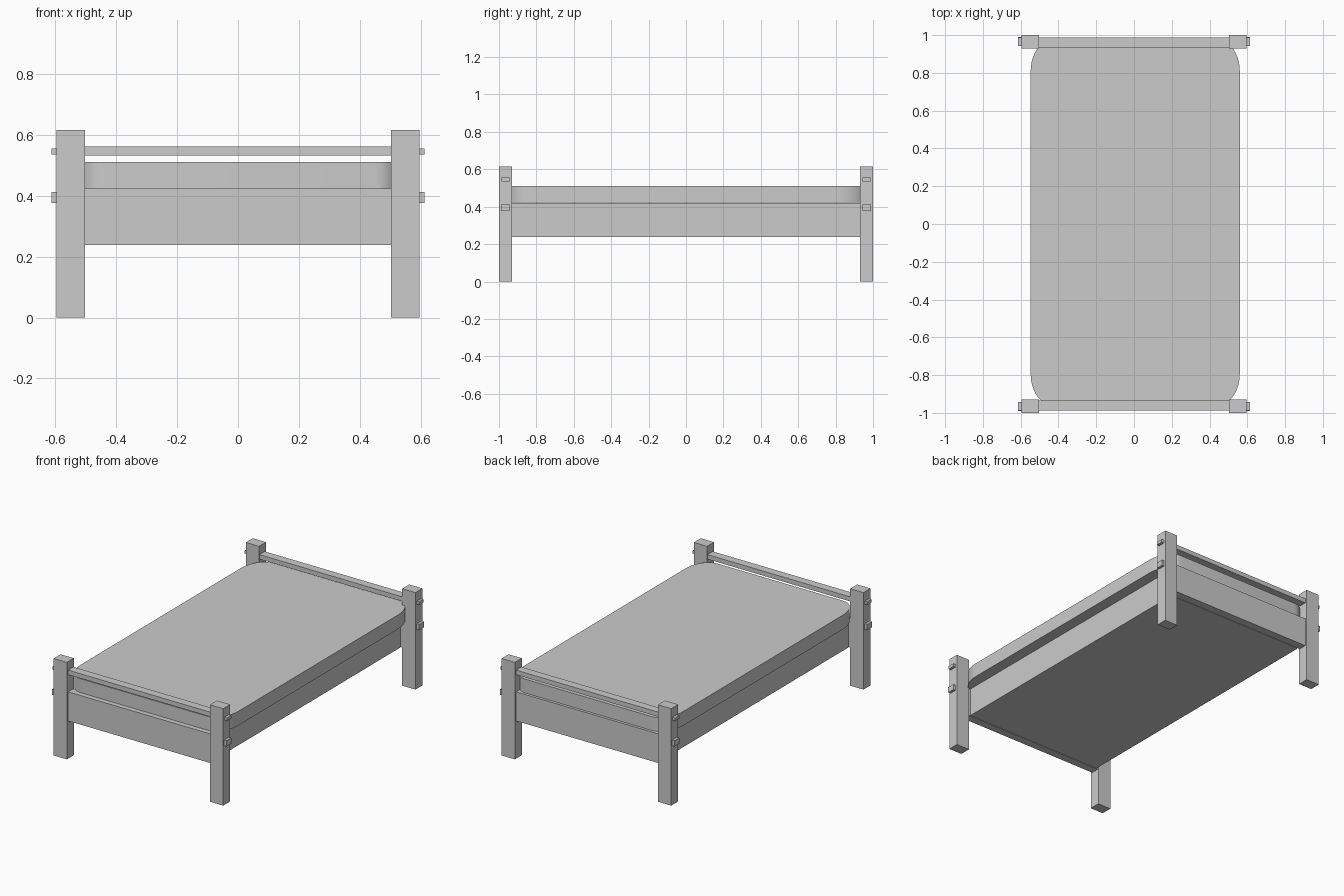
import bpy, bmesh, math

if "Cube" in bpy.data.objects:
    bpy.data.objects.remove(bpy.data.objects["Cube"])


def box(name, x0, x1, y0, y1, z0, z1):
    """Box given by its extents on each axis."""
    bm = bmesh.new()
    bmesh.ops.create_cube(bm, size=1)
    for v in bm.verts:
        v.co = ((x0 + x1) / 2 + v.co.x * (x1 - x0),
                (y0 + y1) / 2 + v.co.y * (y1 - y0),
                (z0 + z1) / 2 + v.co.z * (z1 - z0))
    return finish(name, bm)


def finish(name, bm):
    bmesh.ops.recalc_face_normals(bm, faces=bm.faces)
    mesh = bpy.data.meshes.new(name)
    bm.to_mesh(mesh)
    bm.free()
    obj = bpy.data.objects.new(name, mesh)
    bpy.context.collection.objects.link(obj)
    return obj


def span(a, b, s):
    """Extent a..b, flipped to the negative side when s is -1."""
    return tuple(sorted((a * s, b * s)))


for sy, end in ((-1, "front"), (1, "back")):
    # corner posts with the tenon ends that poke through them
    for sx, side in ((-1, "left"), (1, "right")):
        box(f"{end}_{side}_post", *span(0.503, 0.596, sx), *span(0.93, 1.0, sy), 0, 0.616)
        box(f"{end}_{side}_upper_tenon", *span(0.58, 0.613, sx), *span(0.943, 0.987, sy), 0.536, 0.556)
        box(f"{end}_{side}_lower_tenon", *span(0.58, 0.613, sx), *span(0.943, 0.99, sy), 0.377, 0.413)
    # end rail and end board between the posts
    box(f"{end}_rail", -0.507, 0.507, *span(0.934, 0.987, sy), 0.533, 0.562)
    box(f"{end}_board", -0.507, 0.507, *span(0.936, 0.987, sy), 0.239, 0.424)

# bed base with its side rails
box("bed_base", -0.49, 0.49, -0.932, 0.932, 0.239, 0.42)

# mattress: rounded rectangle outline, extruded upward
X0, X1, Y0, Y1, RX, RY, STEPS = -0.547, 0.56, -0.955, 0.97, 0.11, 0.16, 10
corners = ((X1 - RX, Y1 - RY), (X0 + RX, Y1 - RY), (X0 + RX, Y0 + RY), (X1 - RX, Y0 + RY))
bm = bmesh.new()
outline = []
for quarter, (cx, cy) in enumerate(corners):
    for i in range(STEPS + 1):
        a = (quarter + i / STEPS) * math.pi / 2
        outline.append(bm.verts.new((cx + RX * math.cos(a), cy + RY * math.sin(a), 0.422)))
face = bm.faces.new(outline)
top = bmesh.ops.extrude_face_region(bm, geom=[face], use_keep_orig=True)["geom"]
bmesh.ops.translate(bm, vec=(0, 0, 0.09), verts=[g for g in top if isinstance(g, bmesh.types.BMVert)])
mattress = finish("mattress", bm)
bpy.context.view_layer.objects.active = mattress
mattress.select_set(True)
bpy.ops.object.shade_smooth_by_angle(angle=math.radians(30))
